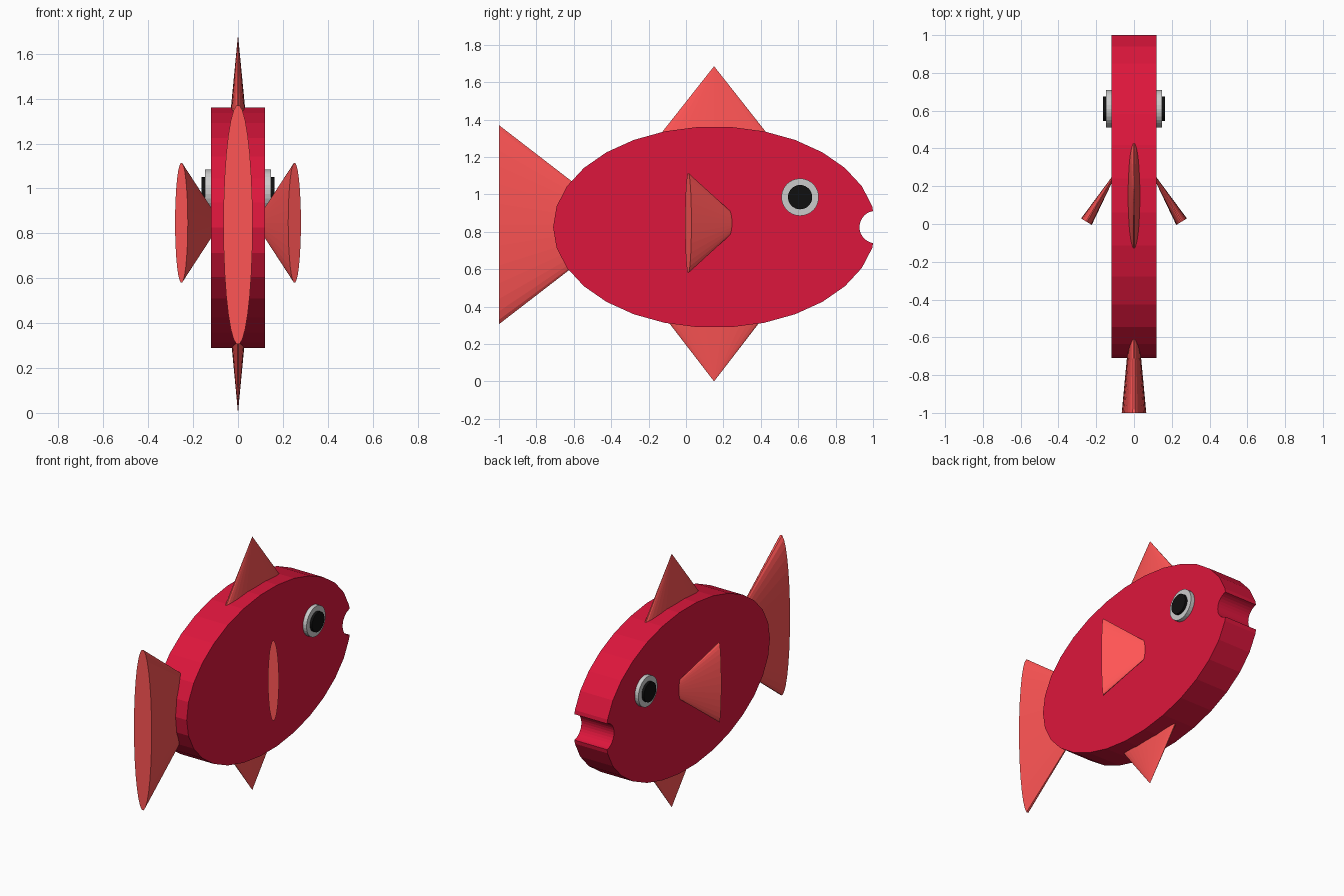
import bpy, bmesh
from math import sin, cos, radians, pi
from mathutils import Matrix, Vector

if "Cube" in bpy.data.objects:
    bpy.data.objects.remove(bpy.data.objects["Cube"])


def material(name, rgb):
    m = bpy.data.materials.new(name)
    m.diffuse_color = (*rgb, 1)
    m.use_nodes = True
    m.node_tree.nodes["Principled BSDF"].inputs["Base Color"].default_value = m.diffuse_color
    return m


RED = material("body_red", (0.72, 0.008, 0.045))
CORAL = material("fin_coral", (1.0, 0.09, 0.09))
GREY = material("eye_grey", (0.6, 0.6, 0.6))
BLACK = material("pupil_black", (0.005, 0.005, 0.005))
SIDES = 30


def finish(name, bm, mat):
    bmesh.ops.recalc_face_normals(bm, faces=bm.faces)
    me = bpy.data.meshes.new(name)
    bm.to_mesh(me)
    bm.free()
    me.materials.append(mat)
    ob = bpy.data.objects.new(name, me)
    bpy.context.collection.objects.link(ob)
    return ob


def cone(name, base, axis, length, wide_dir, wide, thin, mat, tip=0.0):
    """Elliptical cone (tip=0) or cylinder (tip=1) growing from base along axis."""
    axis = Vector(axis).normalized()
    w = Vector(wide_dir)
    t = w.cross(axis)
    frame = Matrix((w * wide, t * thin, axis * length)).transposed().to_4x4()
    frame.translation = Vector(base) + axis * length / 2
    bm = bmesh.new()
    bmesh.ops.create_cone(bm, cap_ends=True, segments=SIDES, radius1=1,
                          radius2=tip, depth=1, matrix=frame)
    return finish(name, bm, mat)


# Body: extruded ellipse with a round mouth notch in its nose
CY, CZ, RY, RZ, HALF = 0.152, 0.825, 0.8625, 0.538, 0.12
profile = [(CY + RY * cos(2 * pi * k / SIDES), CZ + RZ * sin(2 * pi * k / SIDES))
           for k in range(1, SIDES)]
mouth_start, mouth_end, steps = 260.4, 99.6, 14
for i in range(steps + 1):
    a = radians(mouth_start + (mouth_end - mouth_start) * i / steps)
    profile.append((CY + RY + 0.087 * cos(a), CZ + 0.087 * sin(a)))
bm = bmesh.new()
face = bm.faces.new([bm.verts.new((-HALF, y, z)) for y, z in profile])
ext = bmesh.ops.extrude_face_region(bm, geom=[face])
bmesh.ops.translate(bm, vec=(2 * HALF, 0, 0),
                    verts=[g for g in ext["geom"] if isinstance(g, bmesh.types.BMVert)])
finish("body", bm, RED)

# Tail, dorsal and belly fins: flattened cones sunk into the body
cone("tail_fin", (0, -1, 0.838), (0, 1, 0), 0.69, (0, 0, 1), 0.535, 0.065, CORAL)
cone("dorsal_fin", (0, 0.15, 1.25), (0, 0, 1), 0.435, (0, 1, 0), 0.345, 0.042, CORAL)
cone("belly_fin", (0, 0.15, 0.40), (0, 0, -1), 0.40, (0, 1, 0), 0.31, 0.038, CORAL)

# Side fins and eyes, mirrored left and right
for s, side in ((1, "right"), (-1, "left")):
    cone("side_fin_" + side, (s * 0.252, 0.012, 0.847),
         (-s * sin(radians(31)), cos(radians(31)), 0), 0.343,
         (0, 0, 1), 0.268, 0.033, CORAL)
    cone("eye_" + side, (s * 0.10, 0.61, 0.985), (s, 0, 0), 0.047,
         (0, 1, 0), 0.1, 0.1, GREY, 1)
    cone("pupil_" + side, (s * 0.13, 0.61, 0.985), (s, 0, 0), 0.033,
         (0, 1, 0), 0.065, 0.065, BLACK, 1)
